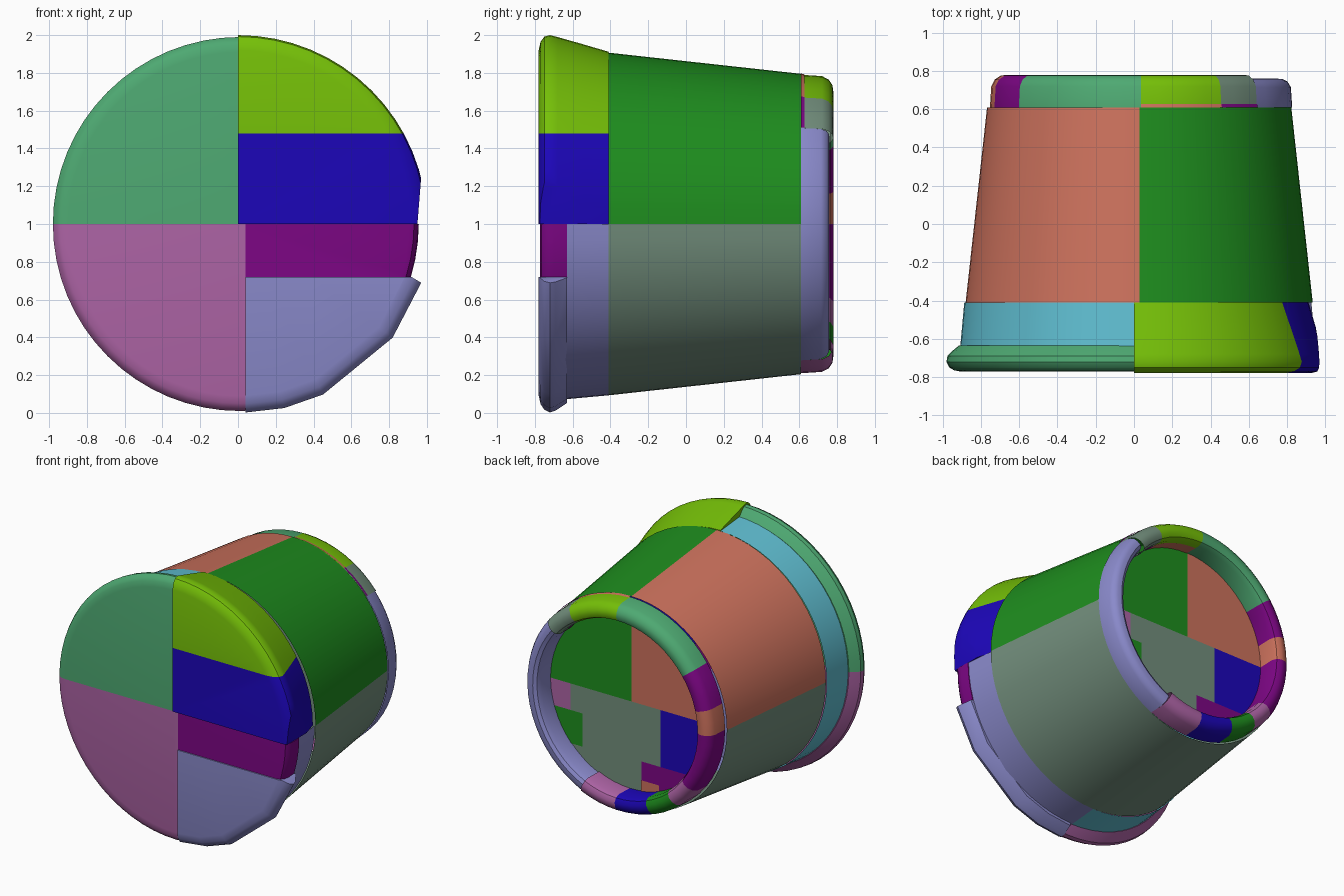
import bpy, bmesh, math
from mathutils import Vector

cube = bpy.data.objects.get("Cube")
if cube:
    bpy.data.objects.remove(cube)


def linear(c):
    c /= 255
    return c / 12.92 if c <= 0.04045 else ((c + 0.055) / 1.055) ** 2.4


def material(name, *rgb):
    m = bpy.data.materials.new(name)
    col = [linear(c) for c in rgb] + [1]
    m.use_nodes = True
    m.diffuse_color = col
    m.node_tree.nodes["Principled BSDF"].inputs["Base Color"].default_value = col
    return m


teal = material("teal green", 78, 169, 114)
lime = material("lime", 118, 193, 8)
navy = material("deep blue", 28, 6, 185)
purple = material("purple", 125, 6, 133)
mauve = material("mauve", 174, 100, 166)
lavender = material("lavender", 138, 138, 203)
forest = material("forest green", 30, 141, 30)
sage = material("sage", 115, 143, 125)
salmon = material("salmon", 205, 114, 93)
cyan = material("cyan", 96, 191, 210)

# Cutting directions: sideways, up, and two slants
AXES = {"x": Vector((1, 0, 0)), "z": Vector((0, 0, 1)),
        "s": Vector((1, 0, -0.08)), "c": Vector((1, 0, 1.67))}
ROUND = [i * 360 / 64 for i in range(64)]
parts = []


def clip(bm, limit, solid):
    """Keep one side of a plane, written like 'x<0.04'; close the cut of a solid."""
    axis, side, value = AXES[limit[0]], limit[1], float(limit[2:])
    bmesh.ops.bisect_plane(
        bm, geom=bm.verts[:] + bm.edges[:] + bm.faces[:], dist=1e-5,
        plane_co=axis * value / axis.length_squared, plane_no=axis,
        clear_outer=side == "<", clear_inner=side == ">")
    if solid:
        edges = [e for e in bm.edges if e.is_boundary]
        if edges:
            bmesh.ops.holes_fill(bm, edges=edges, sides=0)


def turned(name, profile, mat, limits="", cx=0.0, angles=ROUND, closed=True):
    """Turn a (y, radius) profile about the lengthwise axis, then clip it."""
    bm = bmesh.new()
    rings = []
    for y, r in profile:
        rings.append([bm.verts.new((cx + r * math.cos(math.radians(a)), y,
                                    1 + r * math.sin(math.radians(a)))) for a in angles])
    n = len(angles)
    for a, b in zip(rings, rings[1:]):
        for j in range(n if closed else n - 1):
            k = (j + 1) % n
            bm.faces.new((a[j], a[k], b[k], b[j]))
    bmesh.ops.remove_doubles(bm, verts=bm.verts[:], dist=1e-5)
    solid = profile[0][1] == 0 and profile[-1][1] == 0
    for limit in limits.split():
        clip(bm, limit, solid)
    if solid:
        bmesh.ops.recalc_face_normals(bm, faces=bm.faces[:])
    mesh = bpy.data.meshes.new(name)
    bm.to_mesh(mesh)
    bm.free()
    mesh.materials.append(mat)
    obj = bpy.data.objects.new(name, mesh)
    bpy.context.collection.objects.link(obj)
    parts.append(obj)


def arc(name, profile, mat, start, end):
    """A coloured stretch of the rear rim between two angles."""
    steps = max(2, round((end - start) / 6))
    span = [start + (end - start) * s / steps for s in range(steps + 1)]
    turned(name, profile, mat, "", 0.037, span, closed=False)


# Tapered body shell
body = [(0.61, 0.795), (-0.41, 0.907)]
turned("body_upper_left", body, forest, "x>0.03 z>1", 0.027)
turned("body_upper_right", body, salmon, "x<0.03 z>1", 0.027)
turned("body_lower", body, sage, "z<1", 0.027)

# Band between body and front flange
band = [(-0.41, 0.907), (-0.64, 0.928)]
turned("band_right", band, cyan, "x<0.02", 0.02)
turned("band_lower_left", band, lavender, "x>0.02 z<1", 0.02)

# Front flange and face, in solid sectors
lip = [(-0.635, 0), (-0.635, 0.925), (-0.66, 0.955), (-0.69, 0.985), (-0.72, 0.99),
       (-0.75, 0.975), (-0.765, 0.95), (-0.772, 0.91), (-0.772, 0)]
flare = [(-0.41, 0), (-0.41, 0.912), (-0.55, 0.953), (-0.68, 0.99), (-0.72, 1.0),
         (-0.75, 0.992), (-0.77, 0.965), (-0.78, 0.92), (-0.78, 0)]
recess = [(-0.63, 0), (-0.63, 0.945), (-0.70, 0.95), (-0.74, 0.945),
          (-0.765, 0.925), (-0.772, 0.90), (-0.772, 0)]
flap = [(-0.63, 0), (-0.63, 0.95), (-0.69, 0.99), (-0.72, 1.0), (-0.75, 0.985),
        (-0.77, 0.955), (-0.78, 0.91), (-0.78, 0)]
flap_angles = [-90, -77, -64.5, -37, -18] + list(range(0, 270, 15))
turned("front_upper_right", lip, teal, "x<0 z>1", 0.01)
turned("front_lower_right", lip, mauve, "x<0.04 z<1", 0.01)
turned("front_top_left", flare, lime, "x>0 z>1.48")
turned("front_middle_left", flare, navy, "x>0 z>1 z<1.48 s<0.87")
turned("front_recess_left", recess, purple, "x>0.04 z<1 z>0.7", 0.007)
turned("front_flap_left", flap, lavender, "z<0.72 x>0.04 c<2.12", 0.02, flap_angles)


# Recessed rear cap with thin colour plates
def cap(name, mat, limits="", y=0.604):
    turned(name, [(y, 0), (y, 0.70)], mat, limits, 0.03)


cap("cap_base", sage, y=0.60)
cap("cap_upper_left", forest, "z>1 x>0.03")
cap("cap_upper_right", salmon, "z>1 x<0.03")
cap("cap_side_plate", navy, "z<1 z>0.57 x<-0.21")
cap("cap_low_plate", purple, "z<0.57 x<-0.05")
cap("cap_low_accent", salmon, "z<0.43 x>-0.2 x<-0.05", 0.608)
cap("cap_edge_plate", mauve, "x>0.54 z<1 z>0.8")
cap("cap_green_plate", forest, "x>0.44 z<0.8 z>0.55")

# Rounded rear rim, split into coloured arcs; the lavender side sits lower
rim = [(0.60, 0.66), (0.73, 0.655), (0.765, 0.67), (0.78, 0.70), (0.775, 0.735),
       (0.755, 0.765), (0.72, 0.783), (0.61, 0.79)]
low_rim = [(0.60, 0.67), (0.71, 0.67), (0.745, 0.685), (0.76, 0.71), (0.757, 0.74),
           (0.745, 0.765), (0.715, 0.783), (0.61, 0.79)]
arcs = [(40, sage), (58, lime), (90, teal), (144, purple), (166, salmon), (180, purple),
        (216, mauve), (231, forest), (249, navy), (271, mauve), (294, lavender), (400, None)]
for i, ((start, mat), (end, _)) in enumerate(zip(arcs, arcs[1:])):
    arc(f"rear_rim_{i + 1}", low_rim if mat == lavender else rim, mat, start, end)

# Thin seam strips outside and inside the rim
for label, mat, start, end in (("side", purple, 40, 58), ("top", salmon, 58, 90)):
    arc(f"outer_seam_{label}", [(0.628, 0.792), (0.608, 0.797)], mat, start, end)
    arc(f"inner_seam_{label}", [(0.60, 0.657), (0.70, 0.653)], mat, start, end)

# Smooth curved faces, keep the edges crisp
bpy.ops.object.select_all(action="DESELECT")
for obj in parts:
    obj.select_set(True)
bpy.context.view_layer.objects.active = parts[0]
bpy.ops.object.shade_smooth_by_angle(angle=math.radians(35))
